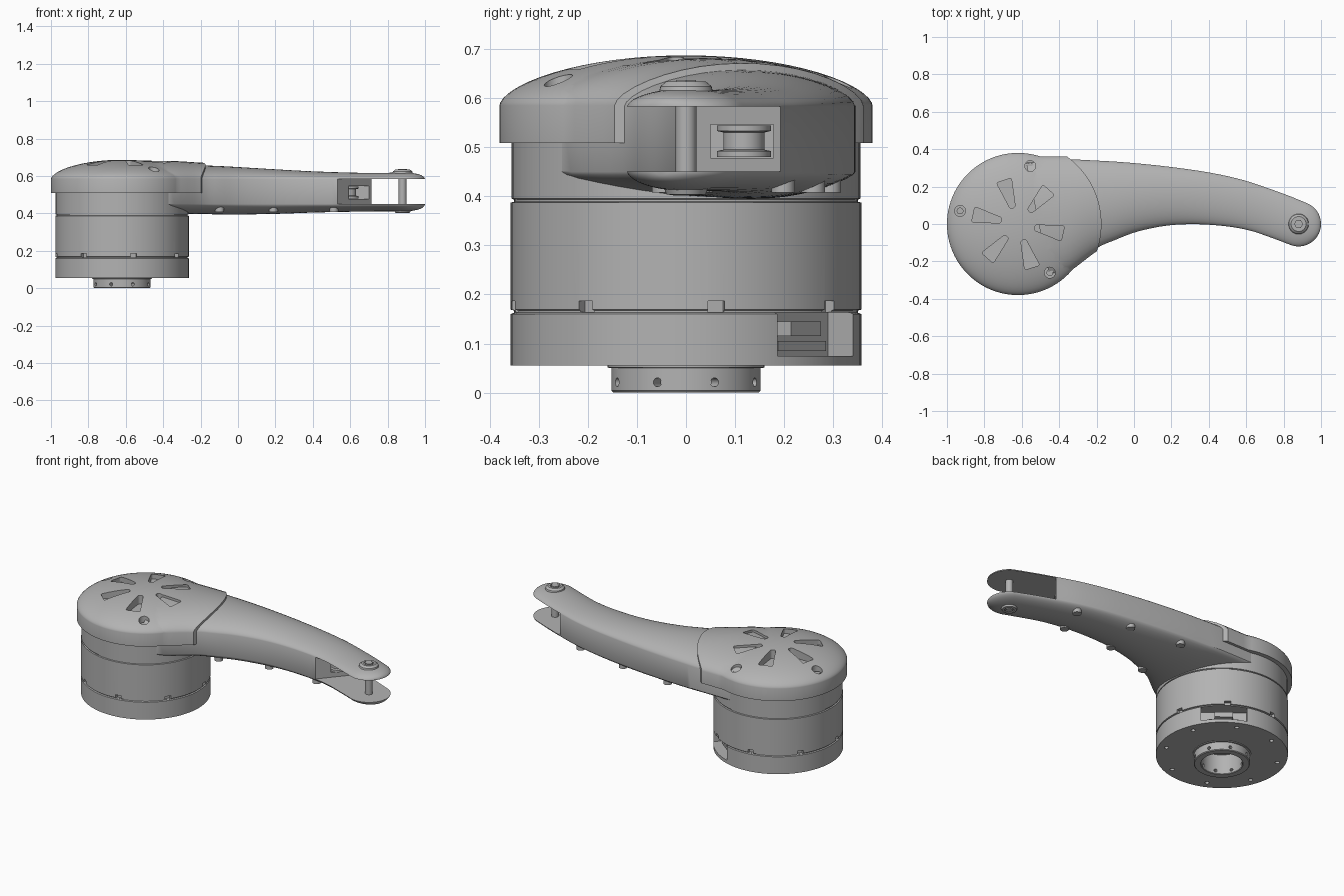
import bpy, bmesh
from math import sin, cos, pi, radians
from mathutils import Vector, Matrix

if "Cube" in bpy.data.objects:
    bpy.data.objects.remove(bpy.data.objects["Cube"])

grey = bpy.data.materials.new("plain grey")
grey.use_nodes = True
grey.diffuse_color = (0.45, 0.45, 0.45, 1)
grey.node_tree.nodes["Principled BSDF"].inputs["Base Color"].default_value = grey.diffuse_color

HUB = Vector((-0.62, 0, 0))
PIN = Vector((0.88, 0, 0))


def finish(name, bm):
    bmesh.ops.remove_doubles(bm, verts=bm.verts, dist=1e-5)
    bmesh.ops.recalc_face_normals(bm, faces=bm.faces)
    mesh = bpy.data.meshes.new(name)
    bm.to_mesh(mesh)
    bm.free()
    mesh.materials.append(grey)
    ob = bpy.data.objects.new(name, mesh)
    bpy.context.collection.objects.link(ob)
    return ob


def combine(target, tool, mode="DIFFERENCE"):
    mod = target.modifiers.new(mode, "BOOLEAN")
    mod.operation, mod.object, mod.solver = mode, tool, "EXACT"
    bpy.context.view_layer.objects.active = target
    bpy.ops.object.modifier_apply(modifier=mod.name)
    bpy.data.objects.remove(tool)


def lathe(name, profile, centre, closed=False, steps=96):
    bm = bmesh.new()
    rings = [[bm.verts.new(centre + Vector((r * cos(a), r * sin(a), z)))
              for a in (2 * pi * i / steps for i in range(steps))] if r > 0
             else [bm.verts.new(centre + Vector((0, 0, z)))] * steps for r, z in profile]
    pairs = list(zip(rings, rings[1:])) + ([(rings[-1], rings[0])] if closed else [])
    for a, b in pairs:
        for i in range(steps):
            j = (i + 1) % steps
            bm.faces.new(list(dict.fromkeys((a[i], a[j], b[j], b[i]))))
    return finish(name, bm)


def prism(bm, points, z0, z1, rounding=0):
    low = [bm.verts.new((x, y, z0)) for x, y in points]
    high = [bm.verts.new((x, y, z1)) for x, y in points]
    bm.faces.new(low[::-1])
    bm.faces.new(high)
    sides = [bm.faces.new((low[i - 1], low[i], high[i], high[i - 1])) for i in range(len(low))]
    if rounding:
        edges = [e for e in {e for f in sides for e in f.edges}
                 if abs(e.verts[0].co.z - e.verts[1].co.z) > 1e-6]
        bmesh.ops.bevel(bm, geom=edges, offset=rounding, segments=4, affect="EDGES", profile=0.5)


def disc(bm, x, y, r, z0, z1, sides=24):
    prism(bm, [(x + r * cos(2 * pi * i / sides), y + r * sin(2 * pi * i / sides))
               for i in range(sides)], z0, z1)


def sector(angle, r0, r1, w0, w1):
    # four-sided plan shape pointing outwards from the hub
    turn = Matrix.Rotation(radians(angle), 3, "Z")
    return [(HUB + turn @ Vector(p)).xy for p in
            ((r0, -w0, 0), (r1, -w1, 0), (r1, w1, 0), (r0, w0, 0))]


# Arm plan: left edge x, y, right edge x, y, top rise, bottom drop
STATIONS = [
    (-.58, .345, -.45, -.29, .085, .045), (-.34, .345, -.34, -.235, .083, .050),
    (-.22, .340, -.20, -.130, .075, .053), (-.08, .332, -.10, -.085, .070, .055),
    (.08, .318, .02, -.040, .062, .055), (.25, .298, .18, -.008, .052, .052),
    (.42, .272, .34, -.001, .043, .046), (.58, .236, .50, -.013, .037, .042),
    (.72, .190, .62, -.035, .034, .040), (.83, .150, .72, -.068, .034, .039),
    (.93, .109, .83, -.109, .036, .039)]


def smooth_stations(n=4):
    rows = [Vector(s) for s in STATIONS]
    out = []
    for i in range(len(rows) - 1):
        a, b, c, d = rows[max(i - 1, 0)], rows[i], rows[i + 1], rows[min(i + 2, len(rows) - 1)]
        for k in range(n):
            t = k / n
            out.append(b + (c - a) * (t / 2) + (a * 2 - b * 5 + c * 4 - d) * (t * t / 2)
                       + (b * 3 - a - c * 3 + d) * (t ** 3 / 2))
    # rounded tip around the pin
    along, across = Vector((.907, -.42)), Vector((.42, .907))
    for k in range(13):
        f = pi / 2 * k / 12
        mid, half = PIN.xy + along * .12 * sin(f), across * .12 * cos(f)
        fade = max(cos(f), 0) ** .8
        out.append(Vector((*(mid + half), *(mid - half), .036 * fade, .039 * fade)))
    return out


def loft(name, rows, z_low, z_high, grow=0, rise=0, belly=True):
    bm, steps, rings = bmesh.new(), 18, []
    for row in rows:
        left, right = Vector(row[0:2]), Vector(row[2:4])
        mid, half = (left + right) / 2, (left - right) / 2
        half *= (half.length + grow) / max(half.length, 1e-9)
        ring = []
        for k in range(2 * steps + 2):
            top = k <= steps
            a = pi * (k if top else k - steps - 1) / steps - pi / 2
            bulge = max(cos(a), 0) ** 1.2
            p = mid + half * (-sin(a) if top else sin(a))
            z = z_high + (row[4] + rise) * bulge if top else z_low - row[5] * bulge * belly
            ring.append(bm.verts.new((p.x, p.y, z)))
        rings.append(ring)
    for a, b in zip(rings, rings[1:]):
        for i in range(len(a)):
            bm.faces.new((a[i - 1], a[i], b[i], b[i - 1]))
    bm.faces.new(rings[0])
    if (Vector(rows[-1][0:2]) - Vector(rows[-1][2:4])).length > .01:
        bm.faces.new(rings[-1][::-1])
    else:
        bmesh.ops.remove_doubles(bm, verts=bm.verts, dist=1e-4)
        bmesh.ops.dissolve_degenerate(bm, edges=bm.edges, dist=1e-5)
    return finish(name, bm)


rows = smooth_stations()

# Motor housing with grooves and a blind bore
body = lathe("motor_housing", [
    (0, .12), (.112, .12), (.112, .055), (.357, .055), (.357, .16), (.35, .163), (.35, .167),
    (.357, .169), (.357, .387), (.35, .389), (.35, .393), (.355, .395), (.355, .53), (0, .53)], HUB)
cutter = bmesh.new()
for k in range(8):
    prism(cutter, sector(10 + 45 * k, .335, .4, .017, .017), .164, .187)
combine(body, finish("notches", cutter))
cutter = bmesh.new()
for k in range(8):
    a = radians(20 + 45 * k)
    disc(cutter, HUB.x + .31 * cos(a), .31 * sin(a), .012, .03, .075, 16)
combine(body, finish("screw_holes", cutter))
cutter = bmesh.new()
prism(cutter, sector(52, .27, .42, .125, .125), .075, .163)
combine(body, finish("connector_pocket", cutter))

# Connector inside the housing pocket
part = bmesh.new()
for z0, z1, w, r in ((.085, .105, .08, .30), (.115, .145, .05, .31)):
    prism(part, sector(52, .26, r, w, w), z0, z1)
connector = finish("connector", part)

# Output flange with radial holes
flange = lathe("output_flange", [(.112, .003), (.115, 0), (.148, 0), (.152, .004), (.152, .05),
                                 (.16, .051), (.16, .06), (.112, .06)], HUB, closed=True)
cutter = bmesh.new()
for k in range(8):
    a = radians(22.5 + 45 * k)
    place = (Matrix.Translation(HUB + Vector((.135 * cos(a), .135 * sin(a), .021)))
             @ Matrix.Rotation(a, 4, "Z") @ Matrix.Rotation(pi / 2, 4, "Y"))
    bmesh.ops.create_cone(cutter, cap_ends=True, segments=16, radius1=.009, radius2=.009,
                          depth=.08, matrix=place)
combine(flange, finish("radial_holes", cutter))

# Domed cap with a sleeve over the arm root
dome = [(.38 * sin(pi / 2 * k / 16), .585 + .102 * max(cos(pi / 2 * k / 16), 0) ** 1.2)
        for k in range(16, 0, -1)]
cap = lathe("domed_cap", [(0, .509), (.38, .509)] + dome + [(0, .687)], HUB)
sleeve = loft("sleeve", rows[:20], .509, .585, grow=.016, rise=.012, belly=False)
combine(sleeve, lathe("sleeve_limit", [(0, .4), (.446, .4), (.446, .8), (0, .8)], HUB), "INTERSECT")
combine(cap, sleeve, "UNION")
cutter = bmesh.new()
for k in range(6):
    prism(cutter, sector(48 + 60 * k, .09, .245, .014, .042), .63, .75, rounding=.011)
combine(cap, finish("vents", cutter))
cutter, heads = bmesh.new(), bmesh.new()
for x, y in ((-.555, .31), (-.93, .07), (-.45, -.26)):
    disc(cutter, x, y, .029, .605, .75)
    disc(heads, x, y, .018, .60, .615)
combine(cap, finish("counterbores", cutter))
cap_screws = finish("cap_screws", heads)

# Curved arm with forked tip and a pocket for the pulley
arm = loft("arm", rows, .45, .583)
cutter = bmesh.new()
prism(cutter, [(.44, -.125), (.44, -.3), (1.2, -.3), (1.2, .3), (.805, .3)], .45, .583)
combine(arm, finish("fork_slot", cutter))
cutter = bmesh.new()
prism(cutter, [(.46, .05), (.76, .05), (.76, .178), (.46, .178)], .478, .546)
combine(arm, finish("pulley_pocket", cutter))
pulley = lathe("pulley", [(0, .48), (.055, .48), (.055, .492), (.042, .495), (.042, .53),
                          (.055, .533), (.055, .544), (0, .544)], Vector((.59, .118, 0)), steps=40)

# Pin through the fork, with end bosses and a hex head
pin = lathe("fork_pin", [(0, .44), (.021, .44), (.021, .59), (0, .59)], PIN, steps=32)
top_boss = lathe("top_boss", [(0, .60), (.058, .60), (.052, .624), (.04, .634), (.028, .634),
                              (.028, .628), (0, .628)], PIN, steps=40)
low_boss = lathe("lower_boss", [(0, .43), (.05, .43), (.04, .404), (.026, .402),
                                (.026, .408), (0, .408)], PIN, steps=40)
part = bmesh.new()
disc(part, PIN.x, PIN.y, .024, .62, .637, 6)
disc(part, PIN.x, PIN.y, .022, .402, .42, 6)
hexes = finish("hex_heads", part)

# Screws along both lower edges of the arm
part = bmesh.new()
for i in (12, 20, 28):
    left, right = Vector(rows[i][0:2]), Vector(rows[i][2:4])
    step = (left - right).normalized() * .04
    for p in (left - step, right + step):
        disc(part, p.x, p.y, .024, .408, .45)
arm_screws = finish("arm_screws", part)

# Smooth curved faces, keep hard edges
bpy.ops.object.select_all(action="DESELECT")
parts = [body, connector, flange, cap, cap_screws, arm, pulley, pin, top_boss, low_boss,
         hexes, arm_screws]
for ob in parts:
    ob.select_set(True)
bpy.context.view_layer.objects.active = body
bpy.ops.object.shade_smooth_by_angle(angle=radians(30))
